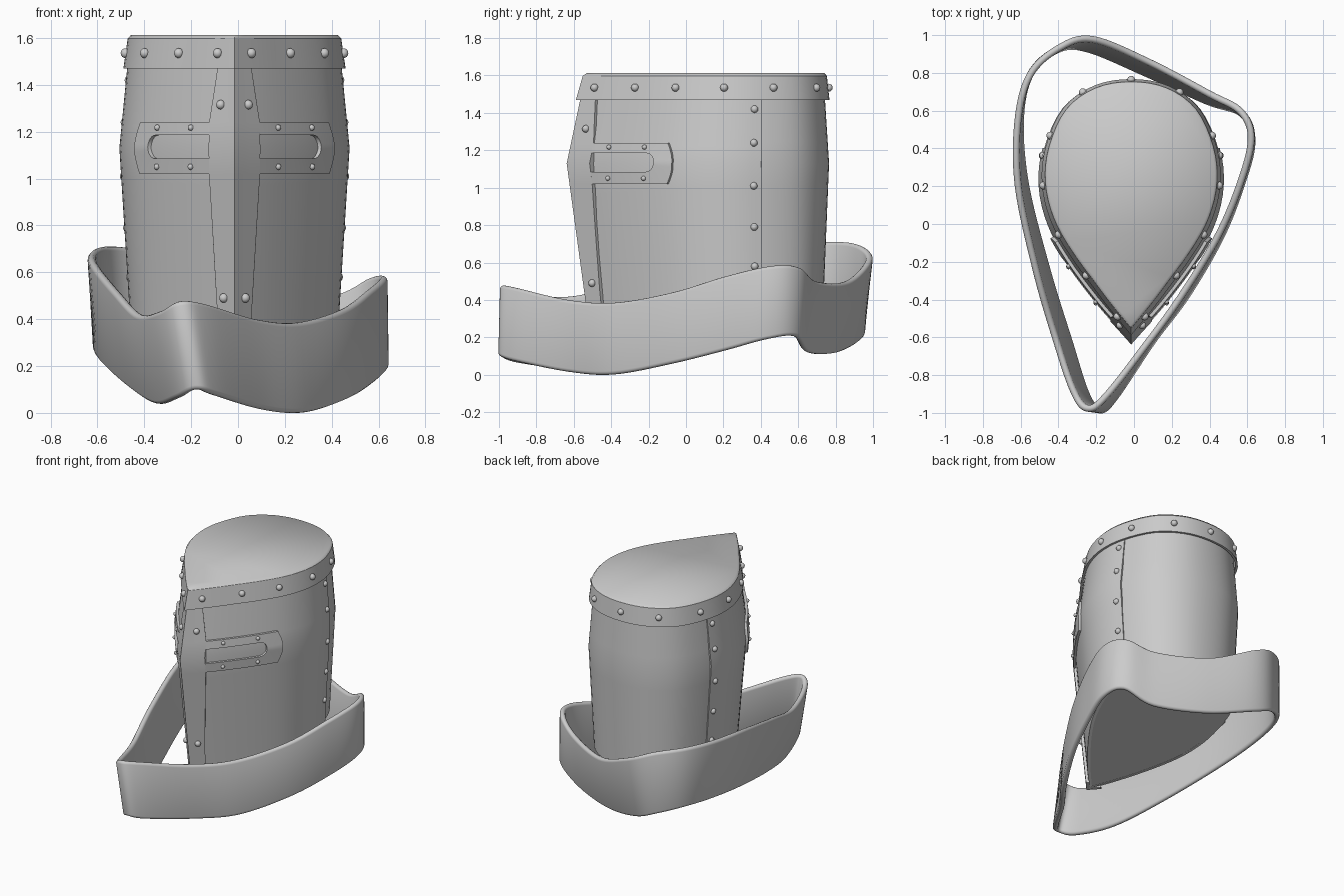
import bpy, bmesh, math
from mathutils import Vector

if "Cube" in bpy.data.objects:
    bpy.data.objects.remove(bpy.data.objects["Cube"])

steel = bpy.data.materials.new("grey_steel")
steel.diffuse_color = (0.6, 0.6, 0.6, 1)
steel.use_nodes = True
steel.node_tree.nodes["Principled BSDF"].inputs["Base Color"].default_value = steel.diffuse_color


def finish(name, bm, angle=30):
    bmesh.ops.recalc_face_normals(bm, faces=bm.faces[:])
    me = bpy.data.meshes.new(name)
    bm.to_mesh(me)
    bm.free()
    ob = bpy.data.objects.new(name, me)
    bpy.context.collection.objects.link(ob)
    me.materials.append(steel)
    bpy.ops.object.select_all(action='DESELECT')
    ob.select_set(True)
    bpy.context.view_layer.objects.active = ob
    bpy.ops.object.shade_smooth_by_angle(angle=math.radians(angle))
    return ob


def loft(name, rings, wrap, closed_ring=True, angle=30):
    """Skin a list of point rings; caps the ends that stay open."""
    bm = bmesh.new()
    vs = [[bm.verts.new(p) for p in r] for r in rings]
    n, m = len(vs), len(vs[0])
    for j in range(n if wrap else n - 1):
        a, b = vs[j], vs[(j + 1) % n]
        for i in range(m if closed_ring else m - 1):
            k = (i + 1) % m
            bm.faces.new((a[i], b[i], b[k], a[k]))
    if not wrap:
        bm.faces.new(vs[0])
        bm.faces.new(vs[-1])
    if not closed_ring:
        bm.faces.new([v[0] for v in vs])
        bm.faces.new([v[-1] for v in vs])
    return finish(name, bm, angle)


def catmull(a, b, c, d, t):
    return 0.5 * (2 * b + (c - a) * t + (2 * a - 5 * b + 4 * c - d) * t * t
                  + (3 * b - a - 3 * c + d) * t ** 3)


# Teardrop plan of the helmet (right half, pointed front to round back)
PLAN = [Vector(p) for p in ((0, -.60), (.168, -.41), (.332, -.19), (.436, 0), (.482, .2),
                            (.461, .4), (.365, .61), (.2, .73), (0, .765))]
EXT = [2 * PLAN[0] - PLAN[1]] + PLAN + [Vector((-.2, .73))]


def half(u):
    i = min(int(u * 8), 7)
    return catmull(*EXT[i:i + 4], u * 8 - i)


def scale(z):
    return 1 - .095 * (z - 1.13) / .47 if z > 1.13 else 1 - .13 * (1.13 - z)


def surf(t, z, off=0.0):
    """Point on the helmet: t = -1..1 round the plan (0 = front ridge)."""
    u = abs(t)
    p = half(u)
    d = (half(min(u + .004, 1)) - half(max(u - .004, 0))).normalized()
    n = Vector((d.y, -d.x))
    if u < 1e-6:
        n = Vector((0, -1 / .66))
    if u > .9999:
        n = Vector((0, 1))
    s = scale(z)
    x = p.x * s + n.x * off
    y = .45 + (p.y - .45) * s + n.y * off
    return Vector((math.copysign(x, t) - .015, y, z))


def base_z(t):
    y = half(abs(t)).y * .88 + .054
    return min(.13 + .34 * (y + .5), .41)


def column(t, top):
    b = base_z(t)
    return [b + (1.13 - b) * i / 6 for i in range(7)] + [1.13 + (top - 1.13) * i / 4 for i in range(1, 5)]


def sheet(name, cols, thick, wrap=False):
    """Plate on the helmet; cols are lists of (t, z, offset)."""
    rings = [[surf(*p) for p in c] + [surf(t, z, o - thick) for t, z, o in reversed(c)] for c in cols]
    return loft(name, rings, wrap)


# Closed helmet body
N = 32
loft("helmet_body", [[surf(i / N, z) for z in column(i / N, 1.59)] for i in range(-N, N)], True, False)

# Front shell overlapping the rear at the side seams
sheet("front_plate", [[(i / N, z, .008) for z in column(i / N, 1.5)] for i in range(-20, 21)], .02)


# Band round the crown, standing prouder at the front ridge, with a flat lid
def proud(i):
    return .016 * max(0, 1 - abs(i / N) / .15)


sheet("crown_band", [[(i / N, 1.47, .024 + proud(i)), (i / N, 1.598, .018 + proud(i))]
                     for i in range(-N, N)], .016, True)
loft("crown_lid", [[surf(i / N, z, o + proud(i)) for z, o in ((1.585, .01), (1.598, .0178), (1.612, .006))]
                   for i in range(-N, N)], True, False, 55)

# Nose strip of the cross
NOSE = ((.12, .04), (.45, .046), (1.02, .068), (1.24, .068), (1.48, .042))


def nose_u(z):
    for (z0, u0), (z1, u1) in zip(NOSE, NOSE[1:]):
        if z <= z1:
            return u0 + (u1 - u0) * (z - z0) / (z1 - z0)
    return NOSE[-1][1]


zs = [base_z(0) + .002, .3, .45, .7, .9, 1.02, 1.13, 1.24, 1.36, 1.48]
sheet("nose_strip", [[(k / 4 * nose_u(z), z, .025) for z in zs] for k in range(-4, 5)], .023)

# Eye plates with a round-ended slot
for side, label in ((-1, "left"), (1, "right")):
    cols = []
    K, A = 12, 12
    for k in range(K):
        f = k / K
        cols.append(((.067 + .243 * f, 1.24), (.067 + .173 * f, 1.185)))
    for k in range(A + 1):
        a = math.pi * (.5 - k / A)
        cols.append(((.31 + .022 * math.cos(a), 1.13 + .11 * (1 - 2 * k / A)),
                     (.24 + .027 * math.cos(a), 1.135 + .05 * math.sin(a))))
    for k in range(K - 1, -1, -1):
        f = k / K
        cols.append(((.067 + .243 * f, 1.02), (.067 + .173 * f, 1.085)))
    grid = [[(side * (o[0] + (i[0] - o[0]) * w), o[1] + (i[1] - o[1]) * w, .025) for w in (0, .5, 1)]
            for o, i in cols]
    sheet(label + "_eye_plate", grid, .023)


# Rivets
def rivets(name, spots, r, off):
    bm = bmesh.new()
    for u, z in spots:
        for s in ((1,) if u == 1 else (-1, 1)):
            res = bmesh.ops.create_uvsphere(bm, u_segments=14, v_segments=8, radius=r)
            bmesh.ops.translate(bm, verts=res["verts"], vec=surf(s * u, z, off))
    finish(name, bm, 60)


rivets("band_rivets", [(.036, 1.535)], .021, .037)
rivets("band_rivets_round", [(u, 1.535) for u in (.176, .316, .49, .66, .83, 1)], .021, .024)
rivets("seam_rivets", [(.6, z) for z in (1.42, 1.24, 1.01, .79, .58)], .02, .006)
rivets("nose_rivets", [(.03, 1.315), (.021, .49)], .02, .027)
rivets("eye_rivets", [(u, z) for u in (.125, .233) for z in (1.217, 1.05)], .013, .027)

# Loose collar: top rim xyz, bottom rim xyz, counter-clockwise from the front tip
COLLAR = ((-.25, -.975, .475, -.18, -.985, .10), (-.15, -.91, .465, -.10, -.92, .075),
          (.07, -.63, .40, .10, -.62, .015), (.25, -.38, .385, .28, -.38, .002),
          (.44, -.07, .44, .46, -.07, .06), (.56, .21, .525, .57, .21, .13),
          (.62, .45, .58, .625, .43, .19), (.565, .595, .575, .575, .58, .205),
          (.40, .69, .50, .38, .65, .12), (.08, .86, .50, .05, .80, .12),
          (-.22, .98, .62, -.25, .925, .19), (-.40, .93, .69, -.41, .92, .25),
          (-.55, .79, .71, -.55, .79, .29), (-.615, .55, .69, -.60, .55, .275),
          (-.615, .2, .64, -.57, .2, .215), (-.52, -.25, .52, -.455, -.25, .11),
          (-.42, -.6, .42, -.34, -.62, .04), (-.325, -.88, .435, -.25, -.9, .065))
path = []
M = len(COLLAR)
for i in range(M):
    a, b, c, d = (Vector(COLLAR[(i + k) % M]) for k in (-1, 0, 1, 2))
    path += [catmull(a, b, c, d, k / 8) for k in range(8)]
rings = []
H = .018
for i, p in enumerate(path):
    top, bot = Vector(p[:3]), Vector(p[3:])
    q, r = path[i - 1], path[(i + 1) % len(path)]
    tan = Vector((r[0] + r[3] - q[0] - q[3], r[1] + r[4] - q[1] - q[4], 0))
    up = (top - bot).normalized()
    n = tan.cross(up).normalized()
    ring = []
    for end, a0 in ((top - up * H, 0), (bot + up * H, math.pi)):
        for k in range(7):
            a = a0 + math.pi * k / 6
            ring.append(end + n * H * math.cos(a) + up * H * math.sin(a))
    rings.append(ring)
loft("collar", rings, True, True, 50)
